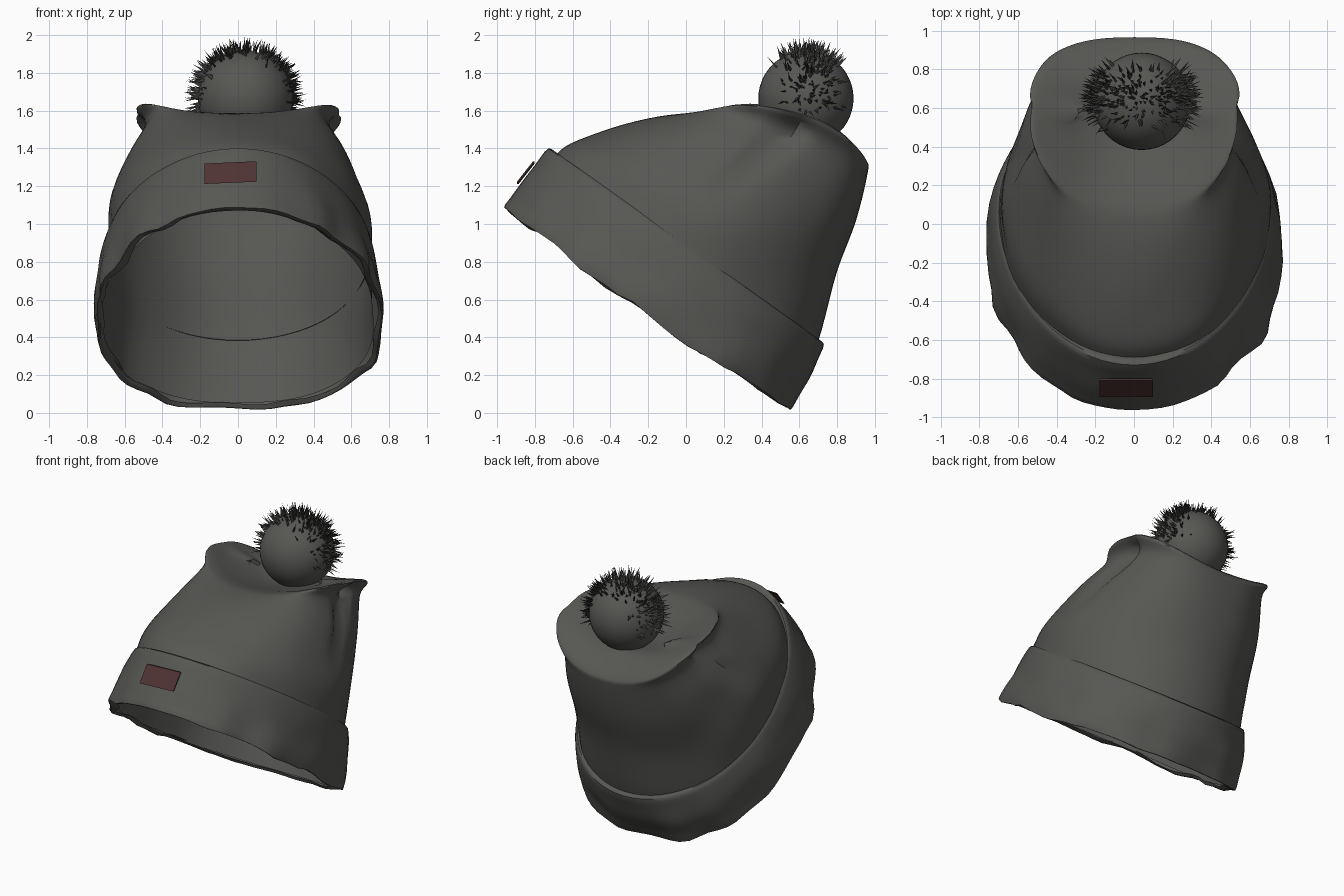
import bpy, bmesh, math, random
from mathutils import Vector, noise

if "Cube" in bpy.data.objects:
    bpy.data.objects.remove(bpy.data.objects["Cube"])

random.seed(4)
N = 72


def material(name, rgb):
    m = bpy.data.materials.new(name)
    m.diffuse_color = (*rgb, 1)
    m.use_nodes = True
    m.node_tree.nodes["Principled BSDF"].inputs["Base Color"].default_value = m.diffuse_color
    return m


WOOL = material("charcoal wool", (0.095, 0.095, 0.088))
FUR = material("dark fur", (0.05, 0.05, 0.047))
PATCH = material("maroon patch", (0.08, 0.034, 0.034))


def finish(bm, name, mat, angle=40):
    me = bpy.data.meshes.new(name)
    bm.to_mesh(me)
    bm.free()
    ob = bpy.data.objects.new(name, me)
    bpy.context.collection.objects.link(ob)
    me.materials.append(mat)
    bpy.ops.object.select_all(action='DESELECT')
    ob.select_set(True)
    bpy.context.view_layer.objects.active = ob
    bpy.ops.object.shade_smooth_by_angle(angle=math.radians(angle))
    return ob


def spline(rows, steps):
    """Catmull-Rom through rows of numbers."""
    out = []
    for i in range(len(rows) - 1):
        p = [rows[max(0, min(len(rows) - 1, i + k))] for k in (-1, 0, 1, 2)]
        for s in range(steps):
            t = s / steps
            out.append([0.5 * (2 * b + (c - a) * t + (2 * a - 5 * b + 4 * c - d) * t * t
                               + (3 * b - a - 3 * c + d) * t ** 3) for a, b, c, d in zip(*p)])
    return out + [list(rows[-1])]


def loft(name, rows, steps, adjust, cap, skew):
    """Row: front y, front z, back y, back z, half width, side lift, squareness."""
    bm = bmesh.new()
    rings = []
    rows = spline(rows, steps) if steps else rows
    for r, (fy, fz, by, bz, w, lift, sq) in enumerate(rows):
        ring = []
        for i in range(N):
            a = math.tau * i / N
            c, s = (math.copysign(abs(v) ** sq, v) for v in (math.cos(a), math.sin(a)))
            p = Vector((w * s * (1 - skew * c), (fy + by) / 2 + c * (fy - by) / 2,
                        (fz + bz) / 2 + c * (fz - bz) / 2 + lift * s * s))
            ring.append(bm.verts.new(adjust(p, a, r / (len(rows) - 1))))
        rings.append(ring)
    for A, B in zip(rings, rings[1:]):
        for i in range(N):
            j = (i + 1) % N
            bm.faces.new((A[i], A[j], B[j], B[i]))
    if cap:
        bm.faces.new(rings[-1])
    bmesh.ops.recalc_face_normals(bm, faces=bm.faces)
    return finish(bm, name, WOOL, 45)


# Crown: slouching bag, running down inside the cuff, with raised side corners
# and a pinched fold on each side
FOLD_A, FOLD_D = Vector((0.58, 1.52)), Vector((-0.44, -0.40))


def crease(p, a, t):
    q = Vector((p.y, p.z)) - FOLD_A
    k = max(0.0, min(1.0, q.dot(FOLD_D) / FOLD_D.length_squared))
    d = (q - FOLD_D * k).length
    if abs(p.x) > 0.3:
        p.x -= math.copysign(0.09 * (1 - k) * math.exp(-(d / 0.05) ** 2), p.x)
    n = noise.noise(p * 2.6)
    p.x += 0.02 * n
    p.z += 0.012 * n
    return p


loft("crown", [
    (-0.91, 1.07, 0.54, 0.045, 0.725, -0.03, 0.93),
    (-0.80, 1.21, 0.62, 0.21, 0.715, -0.01, 0.97),
    (-0.70, 1.36, 0.70, 0.38, 0.70, 0, 1),
    (-0.57, 1.45, 0.80, 0.75, 0.68, 0, 1),
    (-0.20, 1.56, 0.90, 1.02, 0.585, 0.03, 0.9),
    (0.02, 1.585, 0.96, 1.26, 0.495, 0.08, 0.75),
    (0.15, 1.56, 0.955, 1.33, 0.545, 0.15, 0.75),
    (0.30, 1.51, 0.86, 1.41, 0.45, 0.11, 0.85),
    (0.48, 1.46, 0.76, 1.46, 0.20, 0.02, 1),
    (0.62, 1.45, 0.66, 1.46, 0.03, 0, 1)], 5, crease, True, 0.05)


# Cuff: turned-up band, wrinkled toward its lower edge
def wrinkle(p, a, t):
    low = max(0.0, t - 0.15) ** 1.5
    v = 0.035 * math.sin(9 * a + 1.3) * math.sin(4 * a + 0.4)
    v += 0.07 * noise.noise(p * 4.5)
    out = Vector((math.sin(a), -0.82 * math.cos(a), 0.57 * math.cos(a)))
    drop = Vector((0, -0.57, -0.82)) * 0.05 * noise.noise(p * 6 + Vector((3, 1, 7)))
    front = 0.4 if abs(math.sin(a / 2)) < 0.25 else 0.9
    return p + (out * v * front + drop * abs(math.sin(a))) * low


loft("cuff", [
    (-0.69, 1.37, 0.69, 0.385, 0.69, 0, 1),
    (-0.73, 1.40, 0.73, 0.365, 0.705, 0, 1),
    (-0.80, 1.31, 0.70, 0.28, 0.735, 0, 0.97),
    (-0.87, 1.22, 0.66, 0.19, 0.75, -0.01, 0.94),
    (-0.925, 1.14, 0.60, 0.10, 0.76, -0.02, 0.92),
    (-0.96, 1.085, 0.555, 0.02, 0.755, -0.035, 0.9),
    (-0.91, 1.07, 0.54, 0.045, 0.725, -0.03, 0.93)], 3, wrinkle, False, 0.08)

# Sewn patch on the front of the cuff
bm = bmesh.new()
bmesh.ops.create_cube(bm, size=1)
for v in bm.verts:
    x, y, z = v.co
    v.co = (-0.04 + 0.275 * x, -0.848 + 0.009 * y + 0.085 * z - 0.03 * (0.25 - x * x),
            1.272 + 0.108 * z + 0.012 * x)
finish(bm, "front_patch", PATCH, 20)

# Pompom core
CENTRE, R = Vector((0.04, 0.635, 1.665)), 0.252
bm = bmesh.new()
bmesh.ops.create_uvsphere(bm, u_segments=40, v_segments=24, radius=R)
bmesh.ops.translate(bm, verts=bm.verts, vec=CENTRE)
finish(bm, "pompom", WOOL, 60)

# Fur tufts: thin spikes in a band over the top and sides of the pompom
bm = bmesh.new()
for i in range(400):
    a = random.uniform(-0.3, math.pi + 0.3)
    y = random.gauss(0.16, 0.32)
    d = Vector((math.cos(a), y, math.sin(a))).normalized()
    side = d.orthogonal().normalized()
    up = d.cross(side)
    tip = (d + Vector([random.uniform(-0.35, 0.35) for _ in range(3)])).normalized()
    base = CENTRE + d * (R - 0.01)
    w = random.uniform(0.006, 0.012)
    ring = [bm.verts.new(base + w * (side * math.cos(k) + up * math.sin(k)))
            for k in (0, math.tau / 3, 2 * math.tau / 3)]
    top = bm.verts.new(base + tip * random.uniform(0.045, 0.095))
    for k in range(3):
        bm.faces.new((ring[k], ring[(k + 1) % 3], top))
finish(bm, "pompom_fur", FUR, 20)
